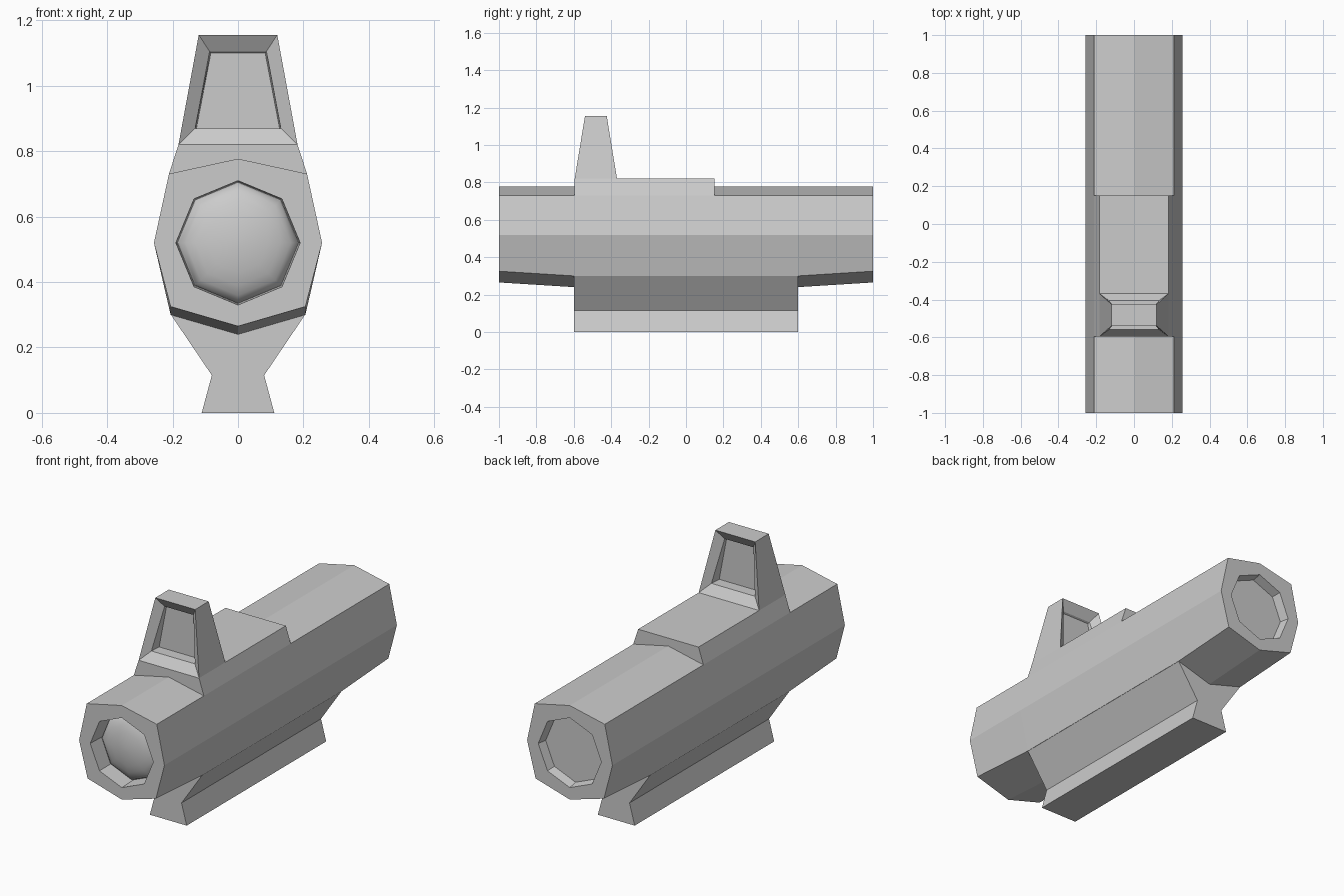
import bpy, bmesh, math

if "Cube" in bpy.data.objects:
    bpy.data.objects.remove(bpy.data.objects["Cube"])


def loft(name, rings, smooth=None):
    """Skin matching rings of (x, y, z) points and cap both ends."""
    bm = bmesh.new()
    vs = [[bm.verts.new(p) for p in r] for r in rings]
    n = len(rings[0])
    for a, b in zip(vs, vs[1:]):
        for i in range(n):
            j = (i + 1) % n
            bm.faces.new((a[i], a[j], b[j], b[i]))
    bm.faces.new(vs[0])
    bm.faces.new(vs[-1])
    bmesh.ops.recalc_face_normals(bm, faces=bm.faces)
    me = bpy.data.meshes.new(name)
    bm.to_mesh(me)
    bm.free()
    ob = bpy.data.objects.new(name, me)
    bpy.context.collection.objects.link(ob)
    if smooth:
        bpy.context.view_layer.objects.active = ob
        ob.select_set(True)
        bpy.ops.object.shade_smooth_by_angle(angle=math.radians(smooth))
        ob.select_set(False)
    return ob


def octagon(r, y):
    return [(r * math.sin(i * math.pi / 4), y, 0.52 + r * math.cos(i * math.pi / 4))
            for i in range(8)]


def shell(y, drop=0.0):
    """Tube cross-section; drop lowers the keel."""
    half = [(0.211, 0.731), (0.257, 0.52), (0.206, 0.325 - drop)]
    pts = [(0, 0.777)] + half + [(0, 0.265 - drop)] + [(-x, z) for x, z in reversed(half)]
    return [(x, y, z) for x, z in pts]


def extrude_y(name, half, y0, y1):
    """Extrude a mirrored half profile along y."""
    pts = half + [(-x, z) for x, z in reversed(half)]
    return loft(name, [[(x, y, z) for x, z in pts] for y in (y0, y1)])


# Tube with a deep front recess and a shallow rear recess
loft("tube_body", [octagon(0.186, -0.9), octagon(0.19, -1), shell(-1),
                   shell(-0.6, 0.025), shell(0.6, 0.025), shell(1),
                   octagon(0.19, 1), octagon(0.18, 0.95)])

# Domed front lens
steps = [math.radians(a) for a in (0, 15, 30, 45, 60, 75, 86)]
loft("front_lens", [octagon(0.186 * math.cos(a), -0.898 - 0.065 * math.sin(a))
                    for a in steps], smooth=40)

# Mounting rail under the tube
extrude_y("mount_rail", [(0.206, 0.325), (0.205, 0.30), (0.08, 0.115), (0.111, 0)], -0.6, 0.6)

# Raised block on top of the tube
extrude_y("top_block", [(0.211, 0.731), (0.182, 0.82)], -0.595, 0.152)

# Upright sight: tapered frame with a funnelled recess and pane on each side
YC = -0.482


def frame(s, xb, xt, zb, zt, db, dt):
    return [(-xb, YC + s * db, zb), (xb, YC + s * db, zb),
            (xt, YC + s * dt, zt), (-xt, YC + s * dt, zt)]


specs = [(0.127, 0.083, 0.87, 1.10, 0.015, 0.015),   # pane
         (0.131, 0.087, 0.87, 1.105, 0.076, 0.025),  # funnel inner edge
         (0.182, 0.12, 0.82, 1.156, 0.113, 0.058)]   # outer edge
loft("sight_frame", [frame(-1, *s) for s in specs] + [frame(1, *s) for s in reversed(specs)])
